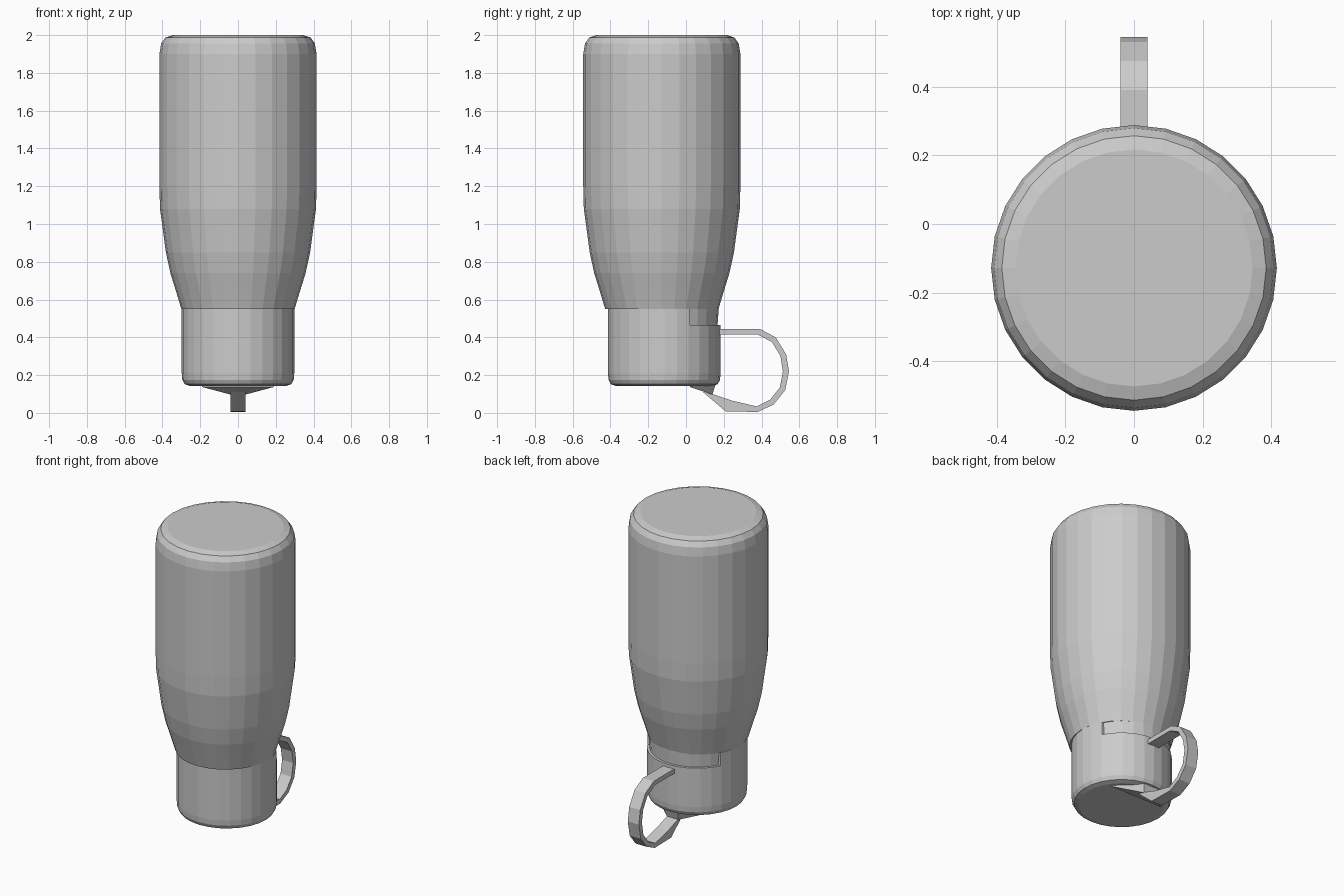
import bpy, bmesh, math

if "Cube" in bpy.data.objects:
    bpy.data.objects.remove(bpy.data.objects["Cube"])


def finish(name, bm):
    bmesh.ops.recalc_face_normals(bm, faces=bm.faces)
    me = bpy.data.meshes.new(name)
    bm.to_mesh(me)
    bm.free()
    ob = bpy.data.objects.new(name, me)
    bpy.context.collection.objects.link(ob)
    return ob


def lathe(name, profile, cy, n=28):
    """Closed solid of revolution around a vertical axis at y = cy."""
    bm = bmesh.new()
    rings = []
    for r, z in profile:
        rings.append([bm.verts.new((r * math.cos(2 * math.pi * i / n),
                                    cy + r * math.sin(2 * math.pi * i / n), z))
                      for i in range(n)])
    for a, b in zip(rings, rings[1:]):
        for i in range(n):
            j = (i + 1) % n
            bm.faces.new((a[i], a[j], b[j], b[i]))
    bm.faces.new(rings[0])
    bm.faces.new(rings[-1])
    return finish(name, bm)


def box(name, lo, hi):
    bm = bmesh.new()
    bmesh.ops.create_cube(bm, size=1)
    for v in bm.verts:
        for k in range(3):
            v.co[k] = hi[k] if v.co[k] > 0 else lo[k]
    return finish(name, bm)


# upturned bottle: tapered shoulder, straight wall, rounded base
lathe("bottle_body", [(0.30, 0.55), (0.327, 0.64), (0.358, 0.74), (0.382, 0.85),
                      (0.394, 0.94), (0.402, 1.0), (0.413, 1.08), (0.416, 1.2),
                      (0.416, 1.90), (0.407, 1.955), (0.385, 1.987), (0.345, 2.0)], -0.128)

# neck seen in the notch behind the cap
lathe("neck", [(0.28, 0.44), (0.292, 0.60)], -0.115)

# cap with the upper back cut away
cap = lathe("cap", [(0.255, 0.143), (0.283, 0.152), (0.295, 0.175),
                    (0.298, 0.21), (0.298, 0.55)], -0.115)
cutter = box("cap_notch_cutter", (-0.5, 0.02, 0.465), (0.5, 0.5, 0.7))
cutter.hide_render = True
cutter.hide_viewport = True
mod = cap.modifiers.new("notch", 'BOOLEAN')
mod.operation = 'DIFFERENCE'
mod.solver = 'EXACT'
mod.object = cutter

# wedge under the back of the cap that leads into the loop
bm = bmesh.new()
low = [(-0.19, 0.02, 0.137), (0.19, 0.02, 0.137), (0.04, 0.14, 0.097), (-0.04, 0.14, 0.097)]
high = [(-0.2, 0.02, 0.16), (0.2, 0.02, 0.16), (0.06, 0.165, 0.18), (-0.06, 0.165, 0.18)]
b = [bm.verts.new(p) for p in low]
t = [bm.verts.new(p) for p in high]
bm.faces.new(b)
bm.faces.new(t)
for i in range(4):
    j = (i + 1) % 4
    bm.faces.new((b[i], b[j], t[j], t[i]))
finish("loop_mount", bm)

# flat carrying loop: matching outer and inner (y, z) outlines
outer = [(0.15, 0.445), (0.39, 0.445), (0.475, 0.40), (0.53, 0.31), (0.545, 0.22),
         (0.525, 0.12), (0.465, 0.045), (0.38, 0.005), (0.21, 0.008), (0.09, 0.11)]
inner = [(0.15, 0.415), (0.38, 0.415), (0.455, 0.375), (0.50, 0.30), (0.513, 0.22),
         (0.497, 0.135), (0.445, 0.07), (0.375, 0.034), (0.24, 0.066), (0.11, 0.11)]
bm = bmesh.new()
sections = []
for (y1, z1), (y2, z2) in zip(outer, inner):
    sections.append([bm.verts.new(p) for p in ((-0.04, y1, z1), (0.04, y1, z1),
                                               (0.04, y2, z2), (-0.04, y2, z2))])
for a, c in zip(sections, sections[1:]):
    for i in range(4):
        j = (i + 1) % 4
        bm.faces.new((a[i], a[j], c[j], c[i]))
bm.faces.new(sections[0])
bm.faces.new(sections[-1])
finish("carry_loop", bm)
